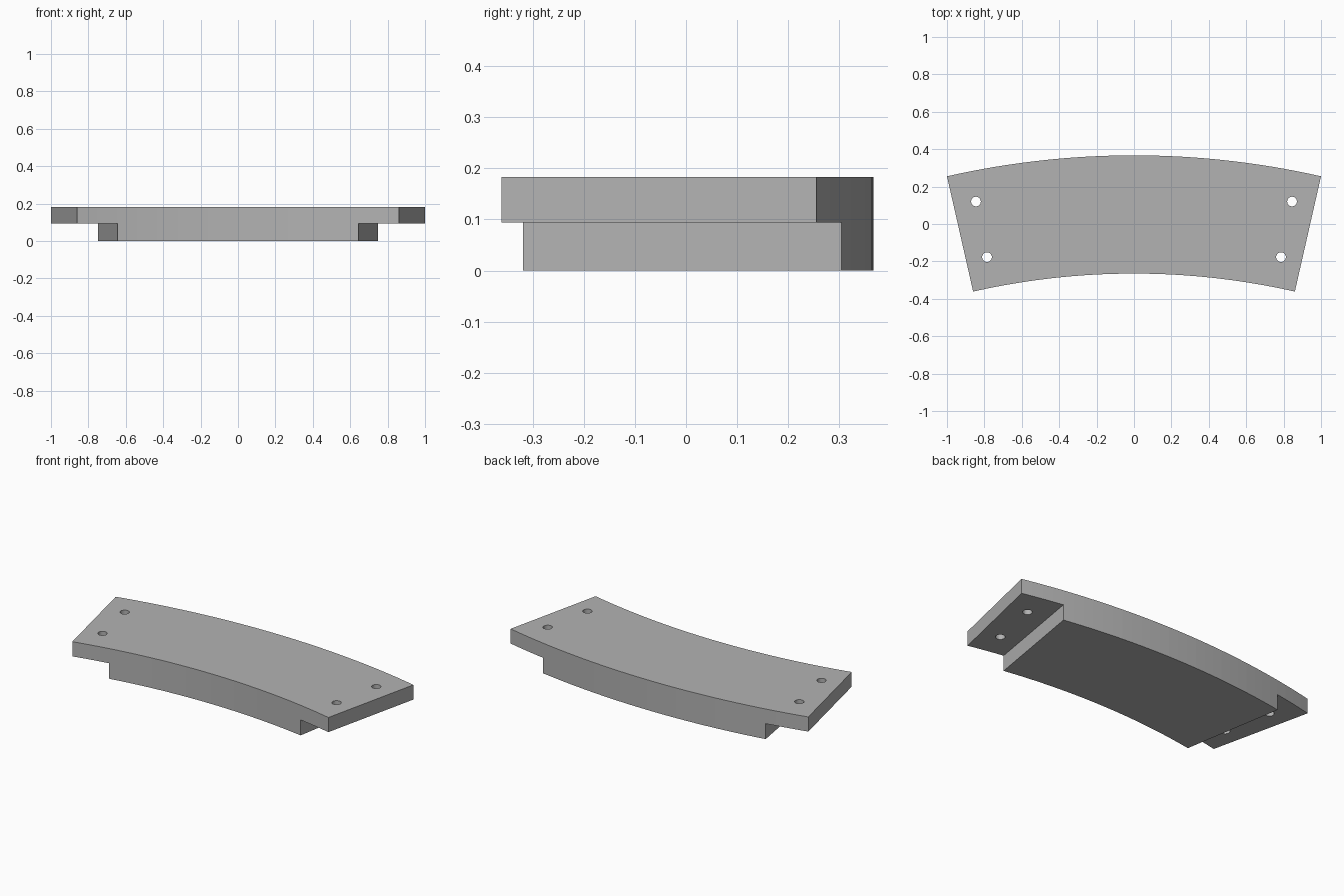
import bpy, bmesh
from math import sin, cos, radians

cube = bpy.data.objects.get("Cube")
if cube:
    bpy.data.objects.remove(cube)

R_OUT, R_IN, CENTRE_Y = 4.52, 3.888, -4.153
PLATE_HALF, BLOCK_HALF = radians(12.78), radians(9.53)
TOP, STEP = 0.183, 0.094

grey = bpy.data.materials.new("grey")
grey.use_nodes = True
grey.diffuse_color = (0.45, 0.45, 0.45, 1)
grey.node_tree.nodes["Principled BSDF"].inputs["Base Color"].default_value = (0.45, 0.45, 0.45, 1)


def spread(a, b, n):
    return [a + (b - a) * i / n for i in range(n)]


def extrude_down(bm, faces, depth):
    """Extrude faces straight down and return the new bottom faces."""
    result = bmesh.ops.extrude_face_region(bm, geom=faces, use_keep_orig=True)["geom"]
    verts = [g for g in result if isinstance(g, bmesh.types.BMVert)]
    bmesh.ops.translate(bm, verts=verts, vec=(0, 0, -depth))
    return [g for g in result if isinstance(g, bmesh.types.BMFace)]


# Curved plate with a narrower curved block stepped out beneath it
angles = (spread(-PLATE_HALF, -BLOCK_HALF, 4) + spread(-BLOCK_HALF, BLOCK_HALF, 24)
          + spread(BLOCK_HALF, PLATE_HALF, 4) + [PLATE_HALF])
bm = bmesh.new()
rows = [[bm.verts.new((r * sin(a), CENTRE_Y + r * cos(a), TOP)) for r in (R_IN, R_OUT)]
        for a in angles]
top = [bm.faces.new((p[0], q[0], q[1], p[1])) for p, q in zip(rows, rows[1:])]
underside = extrude_down(bm, top, TOP - STEP)
limit = R_OUT * sin(BLOCK_HALF)
middle = [f for f in underside if abs(f.calc_center_median().x) < limit - 0.03]
extrude_down(bm, middle, STEP)
bmesh.ops.delete(bm, geom=middle, context="FACES_ONLY")
bmesh.ops.recalc_face_normals(bm, faces=bm.faces)
mesh = bpy.data.meshes.new("curved_segment")
bm.to_mesh(mesh)
bm.free()
segment = bpy.data.objects.new("curved_segment", mesh)
bpy.context.collection.objects.link(segment)
mesh.materials.append(grey)

# Four bolt holes through the overhanging ends
for side in (-1, 1):
    for x, y in ((0.845, 0.12), (0.786, -0.177)):
        bpy.ops.mesh.primitive_cylinder_add(vertices=32, radius=0.026, depth=0.4,
                                            location=(side * x, y, STEP))
        cutter = bpy.context.object
        cutter.name = "bolt_hole_cutter"
        cutter.data.materials.append(grey)
        cutter.hide_render = True
        cutter.hide_viewport = True
        cut = segment.modifiers.new("bolt_hole", "BOOLEAN")
        cut.operation = "DIFFERENCE"
        cut.solver = "EXACT"
        cut.object = cutter
